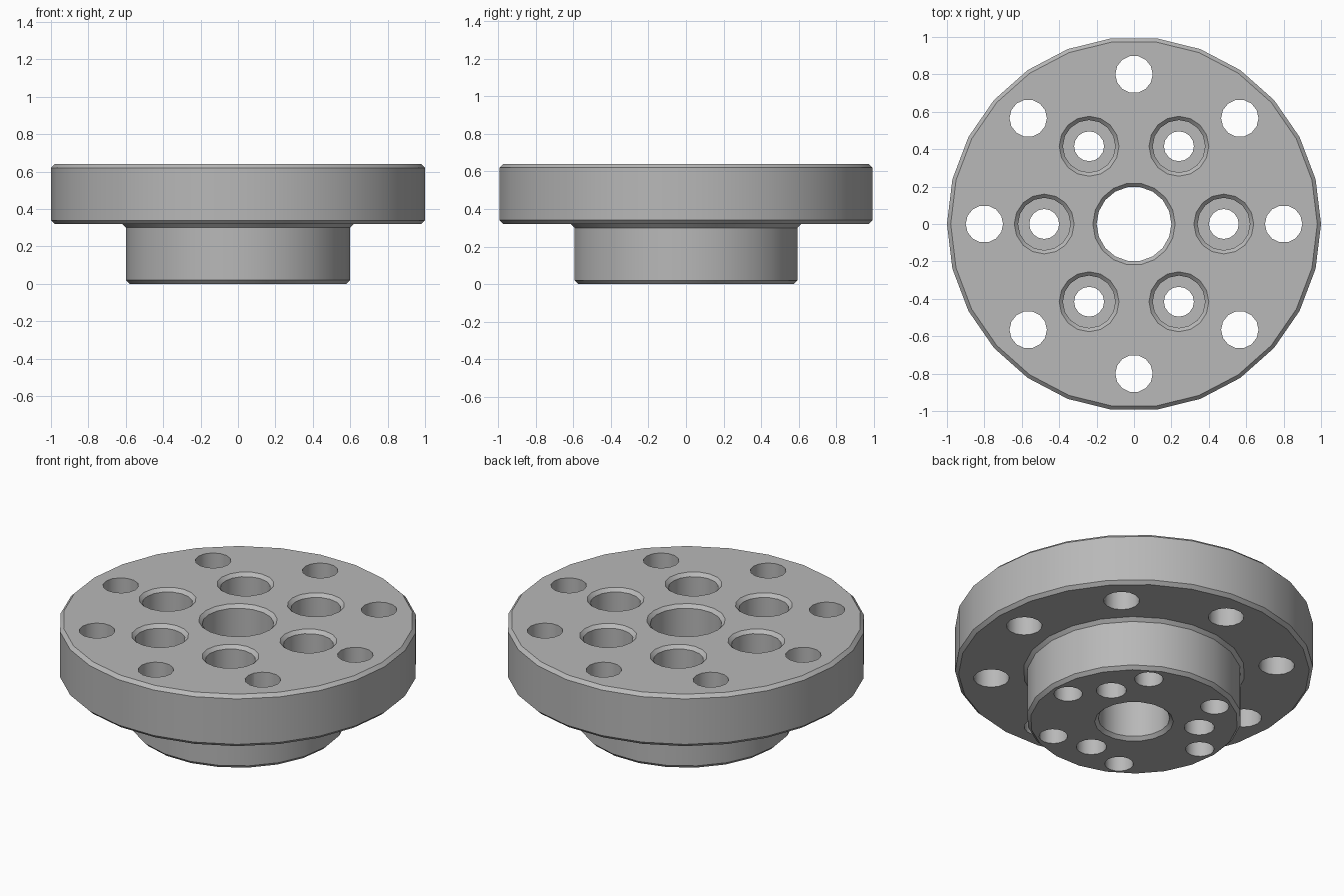
import bpy, bmesh
from math import cos, sin, pi, radians

cube = bpy.data.objects.get("Cube")
if cube:
    bpy.data.objects.remove(cube, do_unlink=True)

TOP, FLANGE, BEVEL = 0.64, 0.32, 0.02

steel = bpy.data.materials.new("grey_steel")
steel.use_nodes = True
grey = (0.48, 0.48, 0.48, 1)
steel.diffuse_color = grey
steel.node_tree.nodes["Principled BSDF"].inputs["Base Color"].default_value = grey


def lathe(bm, profile, sides, x=0, y=0):
    """Closed solid of revolution from (radius, height) points, bottom first."""
    rings = [[bm.verts.new((x + r * cos(2 * pi * i / sides),
                            y + r * sin(2 * pi * i / sides), z))
              for i in range(sides)] for r, z in profile]
    for low, high in zip(rings, rings[1:]):
        for i in range(sides):
            j = (i + 1) % sides
            bm.faces.new((low[i], low[j], high[j], high[i]))
    bm.faces.new(rings[0][::-1])
    bm.faces.new(rings[-1])


def circle_of(bm, profile, sides, count, radius, start=0):
    """Repeat a turned solid evenly around the centre."""
    for k in range(count):
        a = radians(start) + 2 * pi * k / count
        lathe(bm, profile, sides, radius * cos(a), radius * sin(a))


def make_object(name, bm):
    mesh = bpy.data.meshes.new(name)
    bm.to_mesh(mesh)
    bm.free()
    mesh.materials.append(steel)
    obj = bpy.data.objects.new(name, mesh)
    bpy.context.collection.objects.link(obj)
    return obj


# Wide flange disc with bevelled rims
bm = bmesh.new()
lathe(bm, [(1 - BEVEL, FLANGE), (1, FLANGE + BEVEL),
           (1, TOP - BEVEL), (1 - BEVEL, TOP)], 26)
flange = make_object("flanged_hub", bm)

# Narrow hub below, flaring where it meets the flange
bm = bmesh.new()
lathe(bm, [(0.6 - BEVEL, 0), (0.6, BEVEL), (0.6, FLANGE - BEVEL),
           (0.6 + BEVEL, FLANGE), (0.6 + BEVEL, FLANGE + 0.1)], 22)
hub = make_object("hub_solid", bm)

# All holes as one cutter
bm = bmesh.new()
over = 0.01
flare = BEVEL + over
# centre bore, bevelled at both ends
lathe(bm, [(0.2 + flare, -over), (0.2, BEVEL),
           (0.2, TOP - BEVEL), (0.2 + flare, TOP + over)], 18)
# counterbored bolt holes
circle_of(bm, [(0.08, -over), (0.08, TOP - 0.18), (0.14, TOP - 0.18),
               (0.14, TOP - BEVEL), (0.14 + flare, TOP + over)], 16, 6, 0.48)
# plain holes through the flange
circle_of(bm, [(0.1, FLANGE - over), (0.1, TOP + over)], 14, 8, 0.8)
# blind holes in the underside
circle_of(bm, [(0.085, -over), (0.085, 0.4)], 14, 3, 0.37, 30)
holes = make_object("hole_cutter", bm)

# Join the solids, then drill
bpy.context.view_layer.objects.active = flange
flange.select_set(True)
for tool, action in ((hub, 'UNION'), (holes, 'DIFFERENCE')):
    tool.hide_render = True
    mod = flange.modifiers.new(tool.name, 'BOOLEAN')
    mod.operation, mod.object, mod.solver = action, tool, 'EXACT'
    bpy.ops.object.modifier_apply(modifier=mod.name)
    bpy.data.objects.remove(tool, do_unlink=True)

bpy.ops.object.select_all(action='DESELECT')
flange.select_set(True)
bpy.context.view_layer.objects.active = flange
bpy.ops.object.shade_smooth_by_angle(angle=radians(30))
